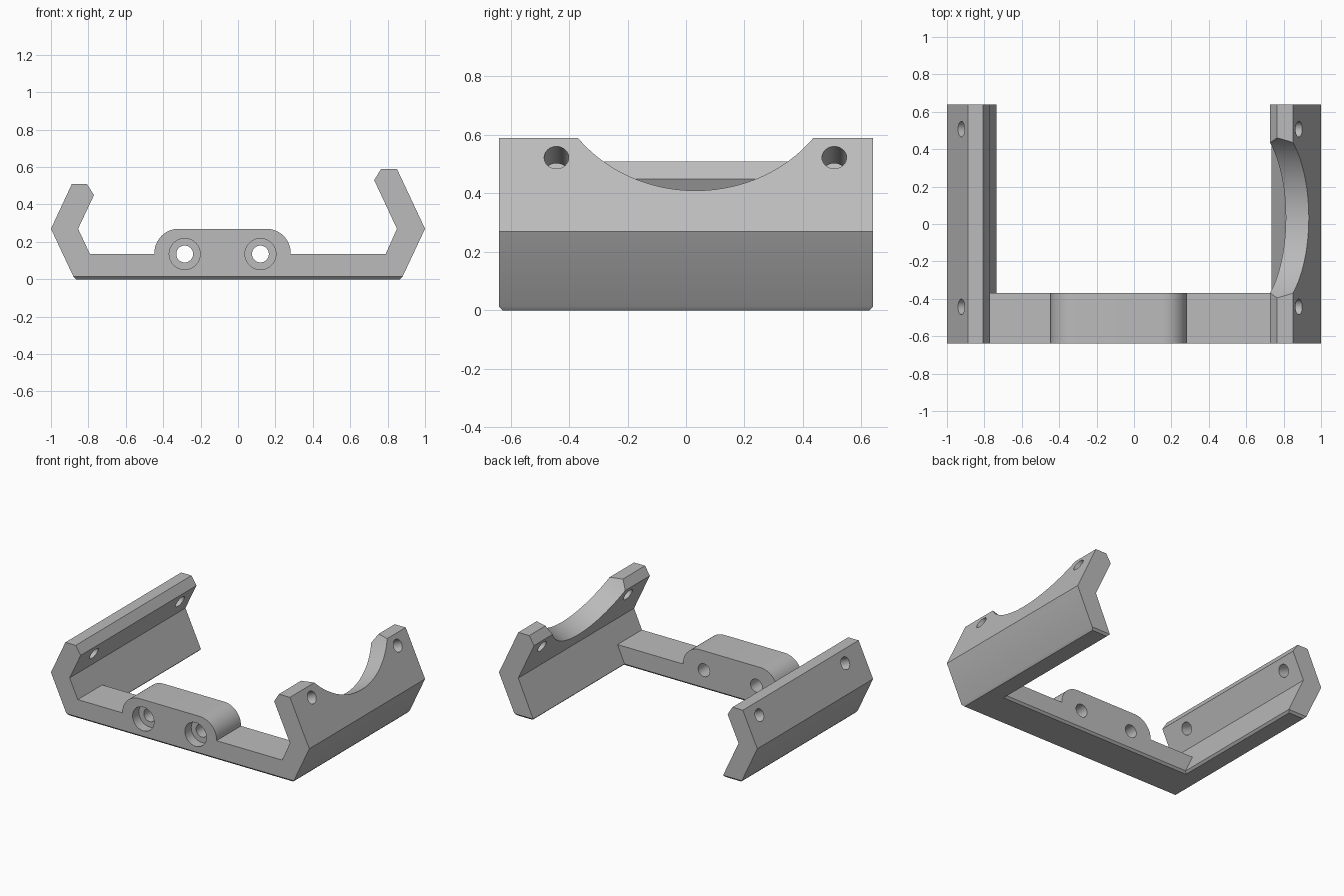
import bpy, bmesh, math
from mathutils import Vector

if "Cube" in bpy.data.objects:
    bpy.data.objects.remove(bpy.data.objects["Cube"])

grey = bpy.data.materials.new("plain grey")
grey.diffuse_color = (0.5, 0.5, 0.5, 1)
grey.use_nodes = True
grey.node_tree.nodes["Principled BSDF"].inputs["Base Color"].default_value = grey.diffuse_color

DEPTH, BAR_BACK, CHAMFER = 0.64, -0.37, 0.014


def finish(name, bm):
    bmesh.ops.recalc_face_normals(bm, faces=bm.faces)
    mesh = bpy.data.meshes.new(name)
    bm.to_mesh(mesh)
    bm.free()
    mesh.materials.append(grey)
    obj = bpy.data.objects.new(name, mesh)
    bpy.context.collection.objects.link(obj)
    return obj


def loft(name, lower, upper):
    """Closed solid between two matching outlines."""
    bm = bmesh.new()
    a = [bm.verts.new(p) for p in lower]
    b = [bm.verts.new(p) for p in upper]
    bm.faces.new(a)
    bm.faces.new(b)
    for i in range(len(a)):
        j = (i + 1) % len(a)
        bm.faces.new((a[i], a[j], b[j], b[i]))
    return finish(name, bm)


def prism(name, profile, y0, y1):
    """Front profile (x, z) pushed along y."""
    return loft(name, [(x, y0, z) for x, z in profile],
                [(x, y1, z) for x, z in profile])


def cylinder(name, centre, axis, radius, length, sides):
    bm = bmesh.new()
    bmesh.ops.create_cone(bm, cap_ends=True, segments=sides, radius1=radius,
                          radius2=radius, depth=length)
    obj = finish(name, bm)
    obj.rotation_mode = 'QUATERNION'
    obj.rotation_quaternion = Vector(axis).to_track_quat('Z', 'Y')
    obj.location = centre
    return obj


def combine(target, tool, operation):
    mod = target.modifiers.new(operation.lower(), 'BOOLEAN')
    mod.operation, mod.object, mod.solver = operation, tool, 'EXACT'
    bpy.context.view_layer.objects.active = target
    bpy.ops.object.modifier_apply(modifier=mod.name)
    bpy.data.objects.remove(tool)


# Chevron arms: the right one is taller
left = [(-0.88, CHAMFER), (-1, 0.27), (-0.888, 0.51), (-0.808, 0.51),
        (-0.77, 0.45), (-0.855, 0.27), (-0.735, CHAMFER)]
right = [(0.88, CHAMFER), (1, 0.27), (0.85, 0.59), (0.765, 0.59),
         (0.728, 0.53), (0.85, 0.27), (0.735, CHAMFER)]
bracket = prism("bracket", left, -DEPTH, DEPTH)
right_arm = prism("right_arm", right, -DEPTH, DEPTH)

# Crossbar with the rounded hump
R = 0.13
bar = [(-0.83, CHAMFER), (-0.83, 0.135), (-0.447, 0.135)]
for cx, start in ((-0.447 + R, 180), (0.282 - R, 90)):
    for i in range(13):
        a = math.radians(start - 7.5 * i)
        bar.append((cx + R * math.cos(a), 0.14 + R * math.sin(a)))
bar += [(0.282, 0.135), (0.83, 0.135), (0.83, CHAMFER)]
crossbar = prism("crossbar", bar, -DEPTH, BAR_BACK)


# U-shaped chamfered underside
def outline(inset, z):
    o, i, d, b = 0.88 - inset, 0.735 + inset, DEPTH - inset, BAR_BACK - inset
    return [(x, y, z) for x, y in ((-o, -d), (o, -d), (o, d), (i, d), (i, b),
                                   (-i, b), (-i, d), (-o, d))]


underside = loft("underside", outline(CHAMFER, 0), outline(0, CHAMFER))

for part in (right_arm, crossbar, underside):
    combine(bracket, part, 'UNION')

# Counterbored holes through the hump
for x in (-0.285, 0.12):
    combine(bracket, cylinder("bolt_hole", (x, -0.5, 0.135), (0, 1, 0),
                              0.045, 0.6, 32), 'DIFFERENCE')
    combine(bracket, cylinder("counterbore", (x, -DEPTH, 0.135), (0, 1, 0),
                              0.083, 0.14, 40), 'DIFFERENCE')

# Screw holes square to the sloping upper arms
for x, z, side in ((0.88, 0.522, 1), (-0.922, 0.434, -1)):
    for y in (-0.443, 0.507):
        combine(bracket, cylinder("screw_hole", (x, y, z),
                                  (0.905 * side, 0, 0.425), 0.042, 0.4, 32),
                'DIFFERENCE')

# Round scoop in the right arm
combine(bracket, cylinder("scoop", (0.7195, 0.033, 0.869), (0.905, 0, 0.425),
                          0.507, 0.8, 128), 'DIFFERENCE')

# Smooth the curved walls, keep the edges sharp
bpy.ops.object.select_all(action='DESELECT')
bracket.select_set(True)
bpy.context.view_layer.objects.active = bracket
bpy.ops.object.shade_smooth_by_angle(angle=math.radians(20))
